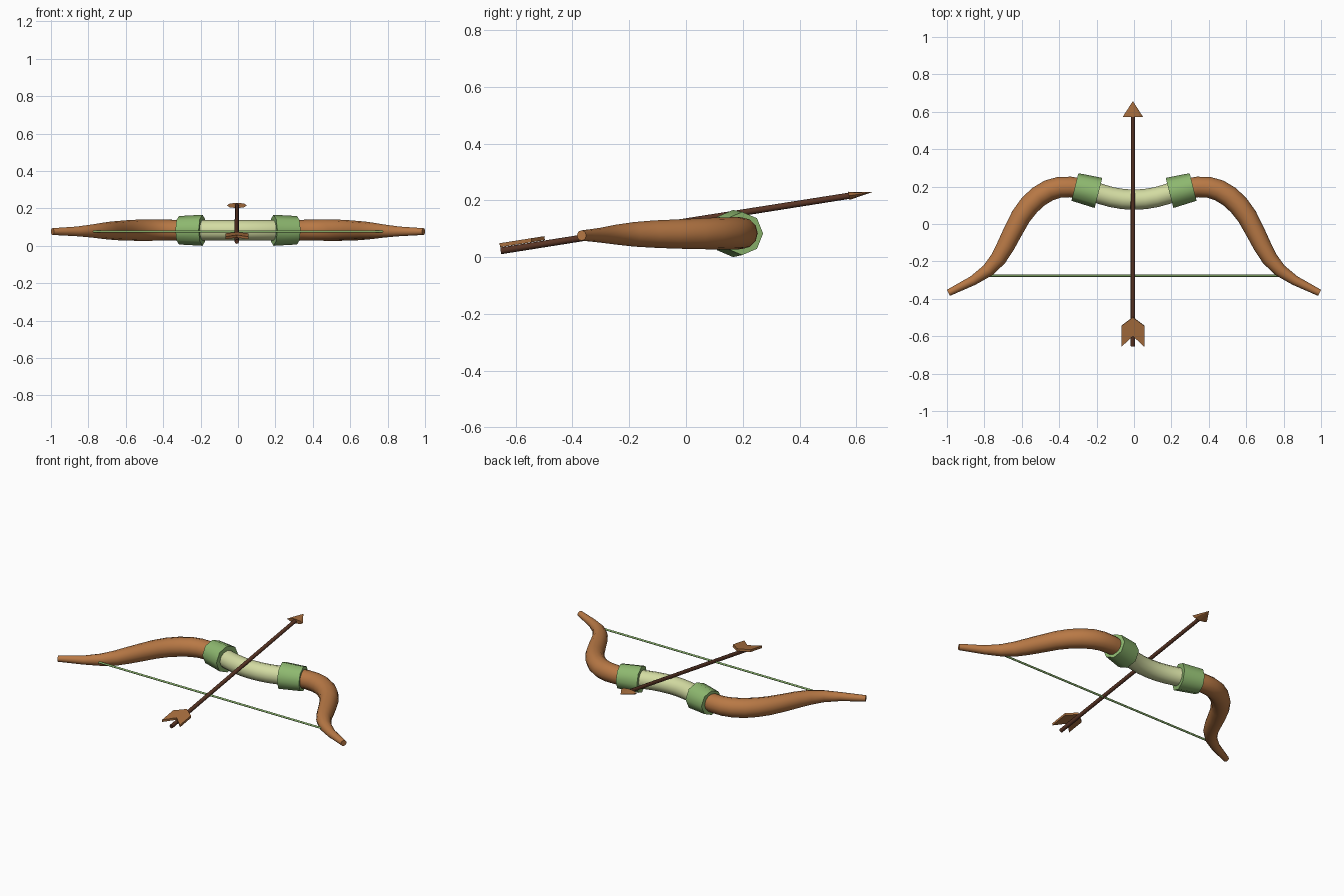
import bpy, bmesh, math
from mathutils import Vector, Matrix

if "Cube" in bpy.data.objects:
    bpy.data.objects.remove(bpy.data.objects["Cube"])


def material(name, rgb):
    m = bpy.data.materials.new(name)
    m.diffuse_color = (*rgb, 1)
    m.use_nodes = True
    m.node_tree.nodes["Principled BSDF"].inputs["Base Color"].default_value = m.diffuse_color
    return m


WOOD = material("wood", (0.48, 0.19, 0.06))
GREEN = material("green", (0.27, 0.48, 0.16))
CREAM = material("cream", (0.65, 0.71, 0.36))
DARK = material("dark_wood", (0.10, 0.035, 0.018))
POINT = material("point_wood", (0.40, 0.16, 0.05))


def finish(bm, name, mat, smooth=None):
    bmesh.ops.recalc_face_normals(bm, faces=bm.faces)
    me = bpy.data.meshes.new(name)
    bm.to_mesh(me)
    bm.free()
    me.materials.append(mat)
    ob = bpy.data.objects.new(name, me)
    bpy.context.collection.objects.link(ob)
    if smooth:
        bpy.ops.object.select_all(action='DESELECT')
        bpy.context.view_layer.objects.active = ob
        ob.select_set(True)
        bpy.ops.object.shade_smooth_by_angle(angle=math.radians(smooth))
    return ob


def tube(name, rows, sides, mat, smooth=50, side=1):
    """Sweep a round section; rows are (x, y, z, radius), side=-1 mirrors in x."""
    bm = bmesh.new()
    pts = [Vector((r[0] * side, r[1], r[2])) for r in rows]
    rings = []
    for i, p in enumerate(pts):
        t = Vector((0, 0, 0))
        if i > 0:
            t += (p - pts[i - 1]).normalized()
        if i < len(pts) - 1:
            t += (pts[i + 1] - p).normalized()
        t.normalize()
        across = t.cross(Vector((0, 0, 1))).normalized()
        up = across.cross(t)
        ring = []
        for k in range(sides):
            a = 2 * math.pi * k / sides
            ring.append(bm.verts.new(p + rows[i][3] * (across * math.cos(a) + up * math.sin(a))))
        rings.append(ring)
    for a, b in zip(rings, rings[1:]):
        for k in range(sides):
            n = (k + 1) % sides
            bm.faces.new((a[k], a[n], b[n], b[k]))
    bm.faces.new(rings[0])
    bm.faces.new(rings[-1])
    return finish(bm, name, mat, smooth)


# grip
grip = [(x, 0.13 + 0.95 * x * x, 0.083, 0.054)
        for x in (-0.24, -0.18, -0.12, -0.06, 0, 0.06, 0.12, 0.18, 0.24)]
tube("grip", grip, 12, CREAM)

# curved limbs and octagonal cuffs, mirrored left and right
limb = [(0.27, 0.188, 0.084, 0.054), (0.34, 0.198, 0.084, 0.055), (0.40, 0.196, 0.084, 0.056),
        (0.455, 0.180, 0.084, 0.057), (0.51, 0.147, 0.083, 0.057), (0.56, 0.100, 0.083, 0.056),
        (0.605, 0.040, 0.082, 0.054), (0.65, -0.045, 0.081, 0.051), (0.685, -0.115, 0.081, 0.048),
        (0.725, -0.185, 0.080, 0.043), (0.78, -0.247, 0.079, 0.035), (0.86, -0.302, 0.077, 0.026),
        (0.992, -0.368, 0.076, 0.018)]
cuff = [(0.190, 0.166, 0.083, 0.083), (0.316, 0.198, 0.083, 0.076)]
for side, label in ((-1, "left"), (1, "right")):
    tube(label + "_limb", limb, 12, WOOD, side=side)
    tube(label + "_cuff", cuff, 8, GREEN, side=side)

# string
tube("string", [(-0.79, -0.277, 0.077, 0.006), (0.79, -0.277, 0.077, 0.006)], 8, GREEN)

# arrow: built along y, then tilted upwards
tail = Vector((-0.006, -0.653, 0.022))
tilt = Matrix.Translation(tail) @ Matrix.Rotation(math.atan(0.158), 4, 'X')
shaft = tube("arrow_shaft", [(0, 0, 0, 0.012), (0, 1.255, 0, 0.011)], 8, DARK)
shaft.matrix_world = tilt

# flattened arrow head
bm = bmesh.new()
bmesh.ops.create_cone(bm, cap_ends=True, segments=8, radius1=0.054, radius2=0, depth=0.085,
                      matrix=Matrix.Translation((0, 1.284, 0)) @ Matrix.Diagonal((1, 1, 0.27, 1))
                      @ Matrix.Rotation(-math.pi / 2, 4, 'X'))
finish(bm, "arrow_head", POINT).matrix_world = tilt

# notched fletching plate lying on the shaft
bm = bmesh.new()
outline = [(0, 0.16), (-0.062, 0.113), (-0.062, 0), (0, 0.058), (0.062, 0), (0.062, 0.113)]
v = [bm.verts.new((x, y, 0.013)) for x, y in outline]
faces = [bm.faces.new([v[i] for i in q]) for q in ((0, 1, 2, 3), (0, 3, 4, 5))]
ext = bmesh.ops.extrude_face_region(bm, geom=faces, use_keep_orig=True)
bmesh.ops.translate(bm, vec=(0, 0, 0.014),
                    verts=[g for g in ext["geom"] if isinstance(g, bmesh.types.BMVert)])
bmesh.ops.delete(bm, geom=[e for e in bm.edges if False], context='EDGES')
finish(bm, "arrow_fletching", POINT).matrix_world = tilt
